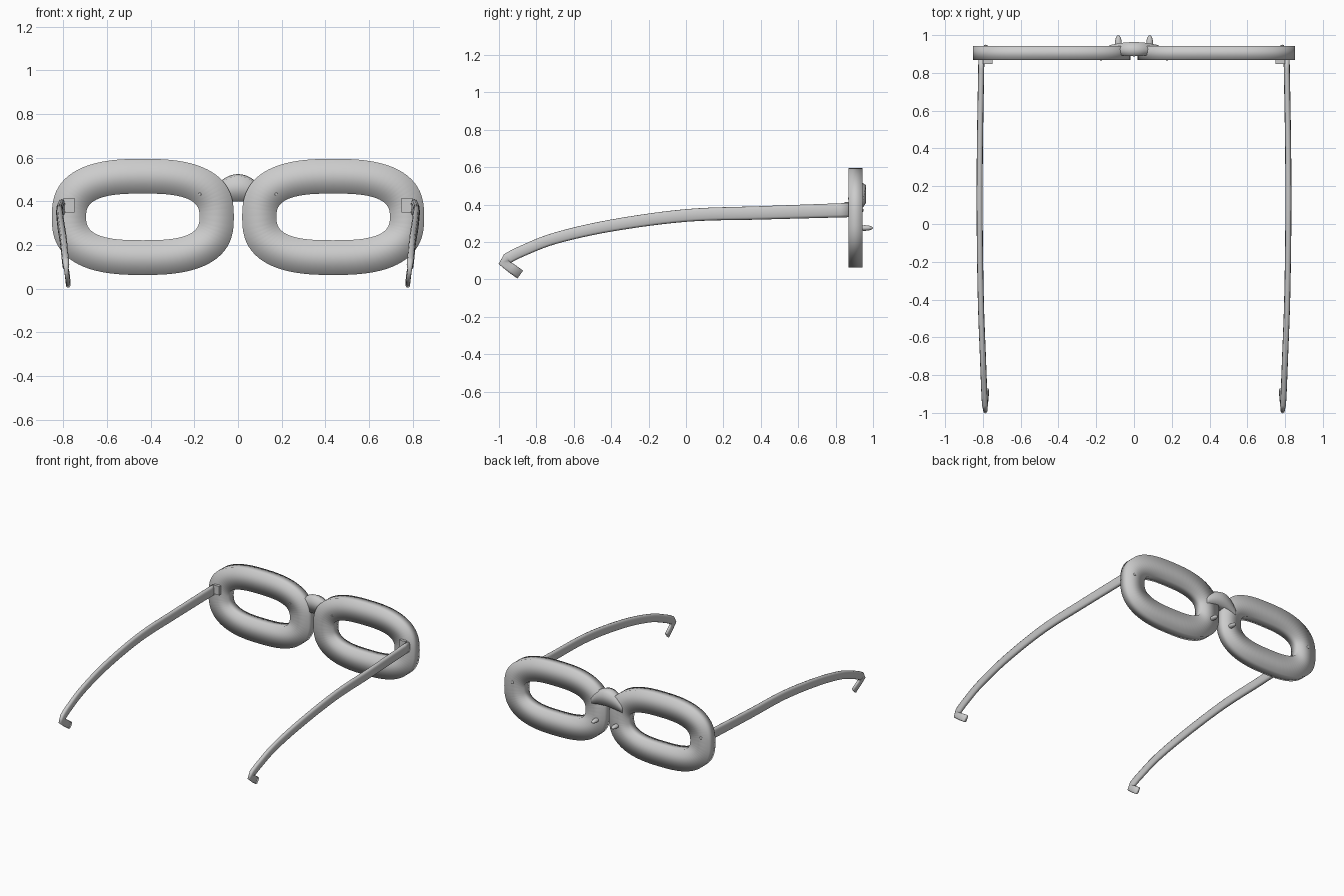
import bpy, bmesh, math
from mathutils import Vector

if "Cube" in bpy.data.objects:
    bpy.data.objects.remove(bpy.data.objects["Cube"])


def finish(name, bm, smooth=True):
    bmesh.ops.recalc_face_normals(bm, faces=bm.faces)
    me = bpy.data.meshes.new(name)
    bm.to_mesh(me)
    bm.free()
    for p in me.polygons:
        p.use_smooth = smooth
    ob = bpy.data.objects.new(name, me)
    bpy.context.collection.objects.link(ob)
    return ob


def mirrored(ob):
    m = ob.modifiers.new("mirror", 'MIRROR')
    m.use_mirror_merge = False
    return ob


def skin(bm, rings, closed):
    vs = [[bm.verts.new(p) for p in r] for r in rings]
    n, k = len(vs), len(vs[0])
    for i in range(n if closed else n - 1):
        a, b = vs[i], vs[(i + 1) % n]
        for j in range(k):
            bm.faces.new((a[j], a[(j + 1) % k], b[(j + 1) % k], b[j]))
    if not closed:
        bm.faces.new(vs[0])
        bm.faces.new(vs[-1])


def catmull(pts, steps):
    P = [Vector(p) for p in pts]
    out = []
    for i in range(len(P) - 1):
        p0, p1, p2, p3 = P[max(i - 1, 0)], P[i], P[i + 1], P[min(i + 2, len(P) - 1)]
        for s in range(steps):
            t = s / steps
            out.append(0.5 * (2 * p1 + (p2 - p0) * t + (2 * p0 - 5 * p1 + 4 * p2 - p3) * t * t
                              + (3 * p1 - p0 - 3 * p2 + p3) * t ** 3))
    return out + [P[-1]]


def power(v, e):
    return math.copysign(abs(v) ** (2 / e), v)


# lens rim: rectangular section swept between two superellipses
def oval(t, a, b, e, y):
    return (0.436 + a * power(math.cos(t), e), y, 0.329 + b * power(math.sin(t), e))


bm = bmesh.new()
rings = []
for i in range(72):
    t = 2 * math.pi * i / 72
    rings.append([oval(t, 0.417, 0.266, 2.6, 0.868), oval(t, 0.417, 0.266, 2.6, 0.943),
                  oval(t, 0.260, 0.107, 2.8, 0.943), oval(t, 0.260, 0.107, 2.8, 0.868)])
skin(bm, rings, True)
mirrored(finish("lens_rim", bm))

# temple arm with ear hook: path of y, z plus sideways x
path = catmull([(0.808, 0.875, 0.371), (0.816, 0.4, 0.356), (0.817, 0, 0.342),
                (0.811, -0.4, 0.288), (0.80, -0.7, 0.220), (0.793, -0.88, 0.150),
                (0.789, -0.955, 0.112)], 6)
path += [Vector((0.787, -0.978, 0.092)), Vector((0.782, -0.935, 0.061)),
         Vector((0.778, -0.886, 0.026))]
bm = bmesh.new()
rings = []
for i, c in enumerate(path):
    d = path[min(i + 1, len(path) - 1)] - path[max(i - 1, 0)]
    n = Vector((0, -d.z, d.y)).normalized()
    h = 0.038 - 0.009 * (0.875 - c.y) / 1.85 if i < len(path) - 3 else 0.026
    w = 0.016 if i < len(path) - 3 else 0.011
    rings.append([c + Vector((w * power(math.cos(a), 3), 0, 0)) + n * h * power(math.sin(a), 3)
                  for a in (2 * math.pi * k / 12 for k in range(12))])
skin(bm, rings, False)
arm = mirrored(finish("temple_arm", bm))

# nose bridge: arched band tapering towards its ends
bm = bmesh.new()
rings = []
for i in range(21):
    u = -1 + i / 10
    x = 0.13 * u
    top = 0.525 - 0.085 * abs(u) ** 2
    bottom = 0.40 - 0.025 * u * u
    back = 0.963 - 0.017 * u * u
    front = 0.888 + 0.02 * u * u
    rings.append([(x, front, bottom), (x, back, bottom + 0.01), (x, back, top - 0.02),
                  (x, (front + back) / 2, top), (x, front, top - 0.01)])
skin(bm, rings, False)
finish("nose_bridge", bm)


def ball(name, loc, scale):
    bm = bmesh.new()
    bmesh.ops.create_uvsphere(bm, u_segments=16, v_segments=10, radius=1)
    for v in bm.verts:
        v.co = Vector(loc) + v.co * Vector(scale)
    return mirrored(finish(name, bm))


# nose pads and small rivets
ball("nose_pad", (0.083, 0.955, 0.275), (0.018, 0.045, 0.015))
ball("inner_rivet", (0.175, 0.869, 0.433), (0.007, 0.004, 0.007))
ball("outer_rivet", (0.785, 0.943, 0.37), (0.010, 0.006, 0.010))

# hinge block behind the arm root
bm = bmesh.new()
bmesh.ops.create_cube(bm, size=1)
for v in bm.verts:
    v.co = Vector((0.775, 0.860, 0.382)) + v.co * Vector((0.050, 0.026, 0.066))
mirrored(finish("hinge_block", bm, False))
